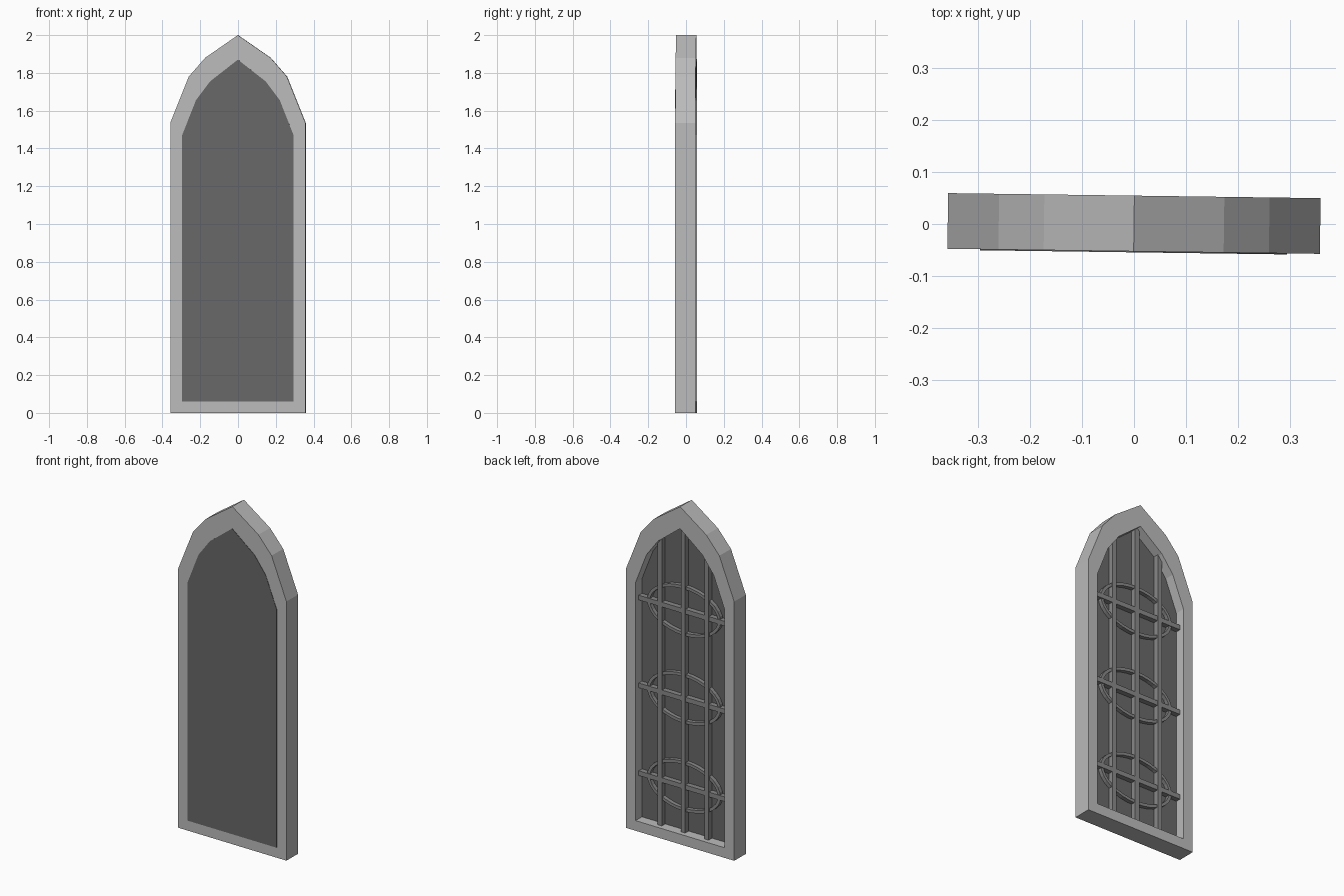
import bpy, bmesh
from math import cos, sin, pi

if "Cube" in bpy.data.objects:
    bpy.data.objects.remove(bpy.data.objects["Cube"])

TURN = -0.0135  # the whole window is turned very slightly about z


def grey(name, v):
    mat = bpy.data.materials.new(name)
    mat.diffuse_color = (v, v, v, 1)
    mat.use_nodes = True
    mat.node_tree.nodes["Principled BSDF"].inputs["Base Color"].default_value = mat.diffuse_color
    return mat


STONE, GLASS, IRON = grey("stone", 0.5), grey("glass", 0.14), grey("iron", 0.25)


def finish(name, bm, mat):
    bmesh.ops.recalc_face_normals(bm, faces=bm.faces[:])
    mesh = bpy.data.meshes.new(name)
    bm.to_mesh(mesh)
    bm.free()
    mesh.materials.append(mat)
    obj = bpy.data.objects.new(name, mesh)
    obj.rotation_euler[2] = TURN
    bpy.context.collection.objects.link(obj)
    return obj


def mirrored(half):
    """Right half of an outline, bottom to apex, completed on the left."""
    return half + [(-x, z) for x, z in reversed(half[:-1])]


def loop_verts(bm, pts, y):
    return [bm.verts.new((x, y, z)) for x, z in pts]


def ring(name, outer, inner, y0, y1, mat):
    """Closed band between two outlines, given depth in y."""
    bm = bmesh.new()
    loops = [loop_verts(bm, p, y) for p, y in
             ((outer, y0), (outer, y1), (inner, y1), (inner, y0))]
    n = len(outer)
    for a, b in zip(loops, loops[1:] + loops[:1]):
        for i in range(n):
            j = (i + 1) % n
            bm.faces.new((a[i], a[j], b[j], b[i]))
    return finish(name, bm, mat)


def slab(name, pts, y0, y1, mat):
    """Outline extruded in y."""
    bm = bmesh.new()
    a, b = loop_verts(bm, pts, y0), loop_verts(bm, pts, y1)
    bm.faces.new(a)
    bm.faces.new(b)
    for i in range(len(pts)):
        j = (i + 1) % len(pts)
        bm.faces.new((a[i], a[j], b[j], b[i]))
    return finish(name, bm, mat)


def bar(name, x0, x1, z0, z1, y0, y1):
    return slab(name, [(x0, z0), (x1, z0), (x1, z1), (x0, z1)], y0, y1, IRON)


def ellipse(rx, rz, zc, n=32):
    return [(rx * cos(2 * pi * i / n), zc + rz * sin(2 * pi * i / n)) for i in range(n)]


# Pointed-arch frame
outer = mirrored([(0.358, 0), (0.358, 1.535), (0.26, 1.78), (0.173, 1.88), (0, 2)])
inner = mirrored([(0.295, 0.06), (0.295, 1.47), (0.222, 1.655), (0.147, 1.755), (0, 1.87)])
ring("window_frame", outer, inner, -0.0525, 0.0545, STONE)

# Pane, just proud of the front of the frame
slab("window_pane", inner, -0.0545, -0.005, GLASS)

# Vertical bars
for x, top in ((-0.155, 1.76), (0, 1.87), (0.155, 1.76)):
    bar("vertical_bar", x - 0.014, x + 0.014, 0.055, top, -0.006, 0.027)

# Cross bars, each with an oval ring
for z in (0.33, 0.85, 1.37):
    bar("cross_bar", -0.298, 0.298, z - 0.014, z + 0.014, -0.006, 0.025)
    ring("oval_ring", ellipse(0.243, 0.147, z), ellipse(0.225, 0.129, z), -0.003, 0.02, IRON)
